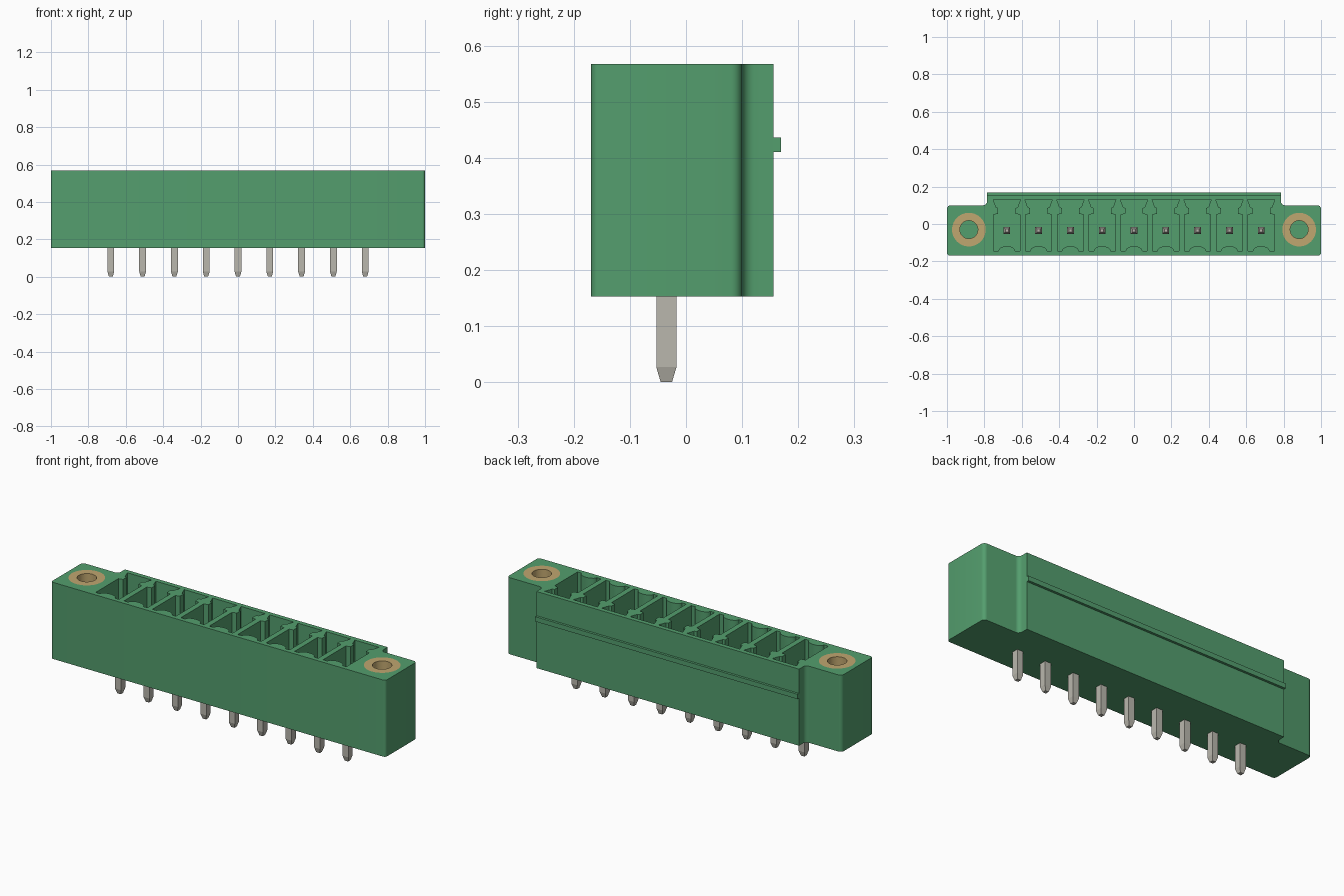
import bpy, bmesh, math
from mathutils import Vector

cube = bpy.data.objects.get("Cube")
if cube:
    bpy.data.objects.remove(cube, do_unlink=True)

Z0, Z1 = 0.153, 0.567           # housing bottom and top
PITCH, COUNT, PIN_Y = 0.17, 9, -0.035
SCREW_X, SCREW_Y = 0.883, -0.03
PIN_XS = [(i - (COUNT - 1) / 2) * PITCH for i in range(COUNT)]


def material(name, rgb):
    m = bpy.data.materials.new(name)
    m.use_nodes = True
    m.diffuse_color = (*rgb, 1)
    m.node_tree.nodes["Principled BSDF"].inputs["Base Color"].default_value = (*rgb, 1)
    return m


GREEN = material("green plastic", (0.088, 0.342, 0.155))
BRASS = material("brass", (0.53, 0.385, 0.16))
TIN = material("tinned metal", (0.49, 0.475, 0.42))


def make_object(name, bm, mat):
    bmesh.ops.recalc_face_normals(bm, faces=bm.faces)
    mesh = bpy.data.meshes.new(name)
    bm.to_mesh(mesh)
    bm.free()
    mesh.materials.append(mat)
    ob = bpy.data.objects.new(name, mesh)
    bpy.context.collection.objects.link(ob)
    return ob


def prism(bm, pts, z0, z1):
    """Extrude a flat outline from z0 to z1."""
    face = bm.faces.new([bm.verts.new((x, y, z0)) for x, y in pts])
    top = bmesh.ops.extrude_face_region(bm, geom=[face])["geom"]
    bmesh.ops.translate(bm, vec=(0, 0, z1 - z0),
                        verts=[v for v in top if isinstance(v, bmesh.types.BMVert)])


def rounded(corners, steps=6):
    """Outline from (x, y, radius) corners, with each corner filleted."""
    out = []
    for i, (x, y, r) in enumerate(corners):
        p = Vector((x, y))
        if r == 0:
            out.append((x, y))
            continue
        a = (Vector(corners[i - 1][:2]) - p).normalized()
        b = (Vector(corners[(i + 1) % len(corners)][:2]) - p).normalized()
        for k in range(steps + 1):
            t = math.pi / 2 * k / steps
            q = p + a * r * (1 - math.sin(t)) + b * r * (1 - math.cos(t))
            out.append((q.x, q.y))
    return out


def circle(cx, cy, r, n=40):
    return [(cx + r * math.cos(math.tau * k / n), cy + r * math.sin(math.tau * k / n))
            for k in range(n)]


def smooth(ob):
    bpy.ops.object.select_all(action="DESELECT")
    ob.select_set(True)
    bpy.context.view_layer.objects.active = ob
    bpy.ops.object.shade_smooth_by_angle(angle=math.radians(30))


# Housing: central block with a lower flange at each end
half = [(1.0, -0.169, 0.015), (1.0, 0.10, 0.02), (0.785, 0.10, 0.022), (0.785, 0.156, 0)]
outline = half + [(-x, y, r) for x, y, r in reversed(half)]
bm = bmesh.new()
prism(bm, rounded(outline), Z0, Z1)
housing = make_object("housing", bm, GREEN)

# Cutters: keyed pin chambers with a curved front wall, and screw pockets
side = [(0.070, -0.145), (0.070, 0.050), (0.046, 0.055), (0.046, 0.085),
        (0.058, 0.090), (0.073, 0.131)]
arc = [(-0.045 * math.cos(math.pi * k / 10), -0.145 + 0.027 * math.sin(math.pi * k / 10))
       for k in range(11)]
chamber = arc + side + [(-x, y) for x, y in reversed(side)]
bm = bmesh.new()
for px in PIN_XS:
    prism(bm, [(px + x, y) for x, y in chamber], 0.23, Z1 + 0.05)
for s in (-1, 1):
    prism(bm, circle(s * SCREW_X, SCREW_Y, 0.09), 0.27, Z1 + 0.05)
cutter = make_object("chamber_cutter", bm, GREEN)
cutter.hide_render = True

mod = housing.modifiers.new("chambers", "BOOLEAN")
mod.operation, mod.solver, mod.object = "DIFFERENCE", "EXACT", cutter
bpy.context.view_layer.objects.active = housing
bpy.ops.object.modifier_apply(modifier=mod.name)
bpy.data.objects.remove(cutter, do_unlink=True)
smooth(housing)

# Latching rib along the back
bm = bmesh.new()
prism(bm, [(-0.785, 0.15), (0.785, 0.15), (0.785, 0.169), (-0.785, 0.169)], 0.41, 0.436)
make_object("latching_rib", bm, GREEN)

# Threaded inserts: flush brass sleeves in the flanges
for s, label in ((1, "left"), (-1, "right")):
    bm = bmesh.new()
    rings = [[bm.verts.new((x, y, z)) for x, y in circle(s * SCREW_X, SCREW_Y, r)]
             for r, z in ((0.09, 0.27), (0.09, Z1), (0.048, Z1), (0.048, 0.27))]
    for i in range(4):
        a, b = rings[i], rings[(i + 1) % 4]
        for k in range(len(a)):
            n = (k + 1) % len(a)
            bm.faces.new((a[k], a[n], b[n], b[k]))
    smooth(make_object("screw_insert_" + label, bm, BRASS))

# Contact pins: square bars tapered at both ends
for i, px in enumerate(PIN_XS):
    bm = bmesh.new()
    rings = [[bm.verts.new((px + sx * w, PIN_Y + sy * w, z))
              for sx, sy in ((-1, -1), (1, -1), (1, 1), (-1, 1))]
             for w, z in ((0.010, 0.0), (0.018, 0.027), (0.018, 0.43), (0.008, 0.46))]
    for a, b in zip(rings, rings[1:]):
        for k in range(4):
            n = (k + 1) % 4
            bm.faces.new((a[k], a[n], b[n], b[k]))
    bm.faces.new(rings[0])
    bm.faces.new(rings[-1])
    make_object(f"contact_pin_{i + 1}", bm, TIN)
